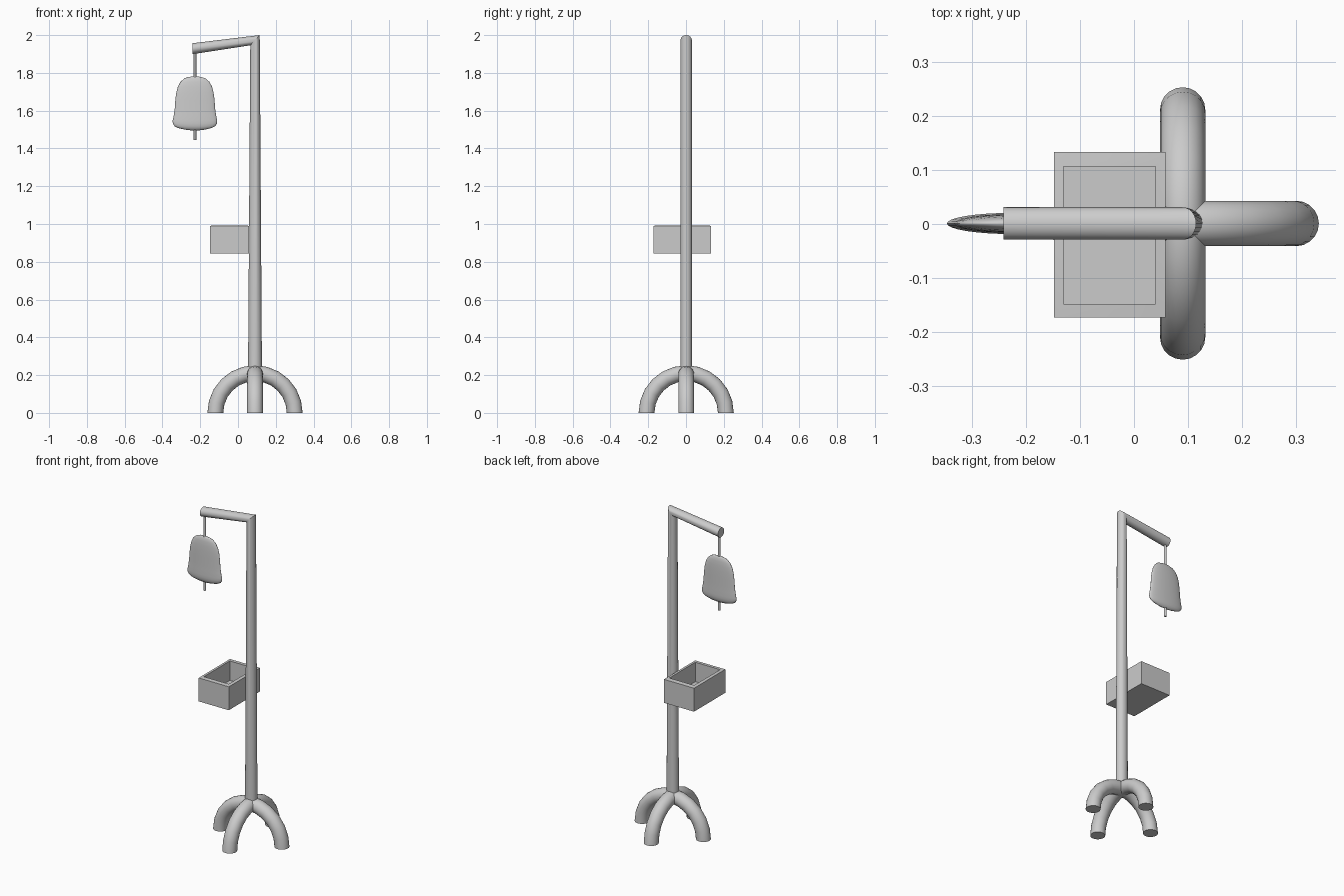
import bpy, bmesh
from math import sin, cos, pi, radians
from mathutils import Vector

if "Cube" in bpy.data.objects:
    bpy.data.objects.remove(bpy.data.objects["Cube"])

PX, PY = 0.09, 0.001          # pole axis
BX = -0.228                   # bag and string axis


def ellipse(center, u, v, n):
    """Ring of n points around center with half-axis vectors u and v."""
    c, u, v = Vector(center), Vector(u), Vector(v)
    return [c + u * cos(2 * pi * i / n) + v * sin(2 * pi * i / n) for i in range(n)]


def loft(name, rings, angle=35):
    """Skin a list of rings and cap both ends."""
    bm = bmesh.new()
    rows = [[bm.verts.new(p) for p in r] for r in rings]
    n = len(rows[0])
    for a, b in zip(rows, rows[1:]):
        for i in range(n):
            j = (i + 1) % n
            bm.faces.new((a[i], a[j], b[j], b[i]))
    bm.faces.new(rows[0][::-1])
    bm.faces.new(rows[-1])
    bmesh.ops.recalc_face_normals(bm, faces=bm.faces)
    me = bpy.data.meshes.new(name)
    bm.to_mesh(me)
    bm.free()
    ob = bpy.data.objects.new(name, me)
    bpy.context.collection.objects.link(ob)
    bpy.ops.object.select_all(action='DESELECT')
    ob.select_set(True)
    bpy.context.view_layer.objects.active = ob
    bpy.ops.object.shade_smooth_by_angle(angle=radians(angle))
    return ob


# Pole with mitred top arm
side = (0, 0.030, 0)
loft("pole_and_arm", [
    ellipse((PX, PY, 0.19), (0.037, 0, 0), side, 24),
    ellipse((PX, PY, 1.973), (0.025, 0, 0.027), side, 24),
    ellipse((-0.241, PY, 1.928), (0, 0, 0.029), side, 24),
])

# Four feet: two crossing half-ring tubes
R, r, SEG = 0.21, 0.042, 12
for name, d, w in (("feet_sideways", Vector((1, 0, 0)), Vector((0, 1, 0))),
                   ("feet_front_back", Vector((0, 1, 0)), Vector((1, 0, 0)))):
    rings = []
    for k in range(SEG + 1):
        t = pi * k / SEG
        out = d * cos(t) + Vector((0, 0, sin(t)))
        rings.append(ellipse(Vector((PX, PY, 0)) + out * R, out * r, w * r, 20))
    loft(name, rings)

# Hanging tube through the bag
loft("drip_tube", [ellipse((BX, PY, z), (0.007, 0, 0), (0, 0.007, 0), 12)
                   for z in (1.93, 1.444)])

# Flattened bell-shaped bag: (half width, height)
profile = [(0.006, 1.781), (0.032, 1.779), (0.056, 1.771), (0.077, 1.752),
           (0.091, 1.726), (0.099, 1.694), (0.104, 1.655), (0.107, 1.61),
           (0.112, 1.576), (0.118, 1.547), (0.117, 1.532), (0.108, 1.518),
           (0.088, 1.508), (0.055, 1.500), (0.025, 1.496), (0.005, 1.495)]
loft("fluid_bag", [ellipse((BX, PY, z), (a, 0, 0), (0, a * 0.165, 0), 32)
                   for a, z in profile], 60)


# Open tray box
def rect(x0, x1, y0, y1, z):
    return [Vector(p) for p in ((x0, y0, z), (x1, y0, z), (x1, y1, z), (x0, y1, z))]


outer = (-0.148, 0.058, -0.173, 0.133)
inner = (-0.130, 0.040, -0.148, 0.106)
loft("tray_box", [rect(*outer, 0.845), rect(*outer, 0.990),
                  rect(*inner, 0.993), rect(*inner, 0.873)], 20)
